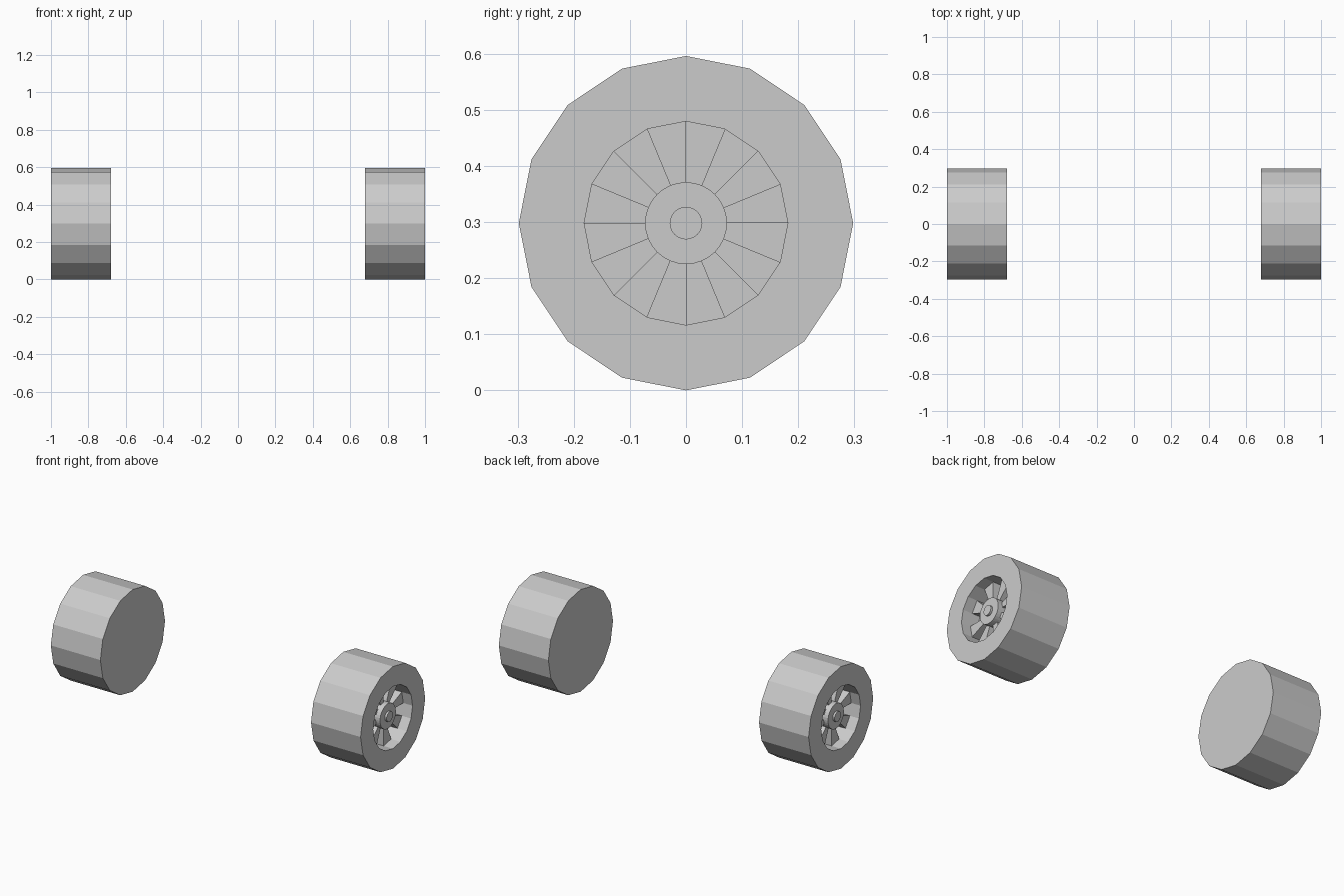
import bpy, bmesh
from math import sin, cos, pi

if "Cube" in bpy.data.objects:
    bpy.data.objects.remove(bpy.data.objects["Cube"])

R = 0.298          # tyre radius, also axle height
RIM = 0.1815       # radius of the rim opening
HUB = 0.073        # hub radius
FLOOR = 0.89       # depth of the recess floor
SPOKE = 0.94       # outer face of the spokes


def finish(bm, name, side):
    bmesh.ops.recalc_face_normals(bm, faces=bm.faces)
    # turn by half a revolution about z for the left side
    for v in bm.verts:
        v.co.x *= side
        v.co.y *= side
        v.co.z += R
    mesh = bpy.data.meshes.new(name)
    bm.to_mesh(mesh)
    bm.free()
    ob = bpy.data.objects.new(name, mesh)
    bpy.context.collection.objects.link(ob)
    return ob


def lathe(name, profile, sides, side):
    """Spin (x, radius) points around the axle and cap both ends."""
    bm = bmesh.new()
    rings = [[bm.verts.new((x, r * cos(2 * pi * i / sides), r * sin(2 * pi * i / sides)))
              for i in range(sides)] for x, r in profile]
    for a, b in zip(rings, rings[1:]):
        for i in range(sides):
            j = (i + 1) % sides
            bm.faces.new((a[i], a[j], b[j], b[i]))
    bm.faces.new(rings[0])
    bm.faces.new(rings[-1])
    return finish(bm, name, side)


def spokes(name, side):
    """Eight wedge spokes filling every other sixteenth of the rim."""
    bm = bmesh.new()
    for k in range(0, 16, 2):
        a, b = k * pi / 8, (k + 1) * pi / 8
        outline = [(0.06, a), (RIM + 0.003, a), (RIM + 0.003, b), (0.06, b)]
        back, front = [[bm.verts.new((x, r * cos(t), r * sin(t))) for r, t in outline]
                       for x in (FLOOR - 0.02, SPOKE)]
        bm.faces.new(back)
        bm.faces.new(front)
        for i in range(4):
            j = (i + 1) % 4
            bm.faces.new((back[i], back[j], front[j], front[i]))
    return finish(bm, name, side)


for label, side in (("right", 1), ("left", -1)):
    # tyre with flat inner face and recessed rim
    lathe(f"tyre_{label}", [(0.68, R), (1.0, R), (1.0, RIM), (FLOOR, RIM)], 16, side)
    spokes(f"spokes_{label}", side)
    # hub and its raised centre cap
    lathe(f"hub_{label}", [(FLOOR - 0.02, HUB), (0.968, HUB)], 32, side)
    lathe(f"hub_cap_{label}", [(0.95, 0.029), (0.98, 0.029)], 24, side)
